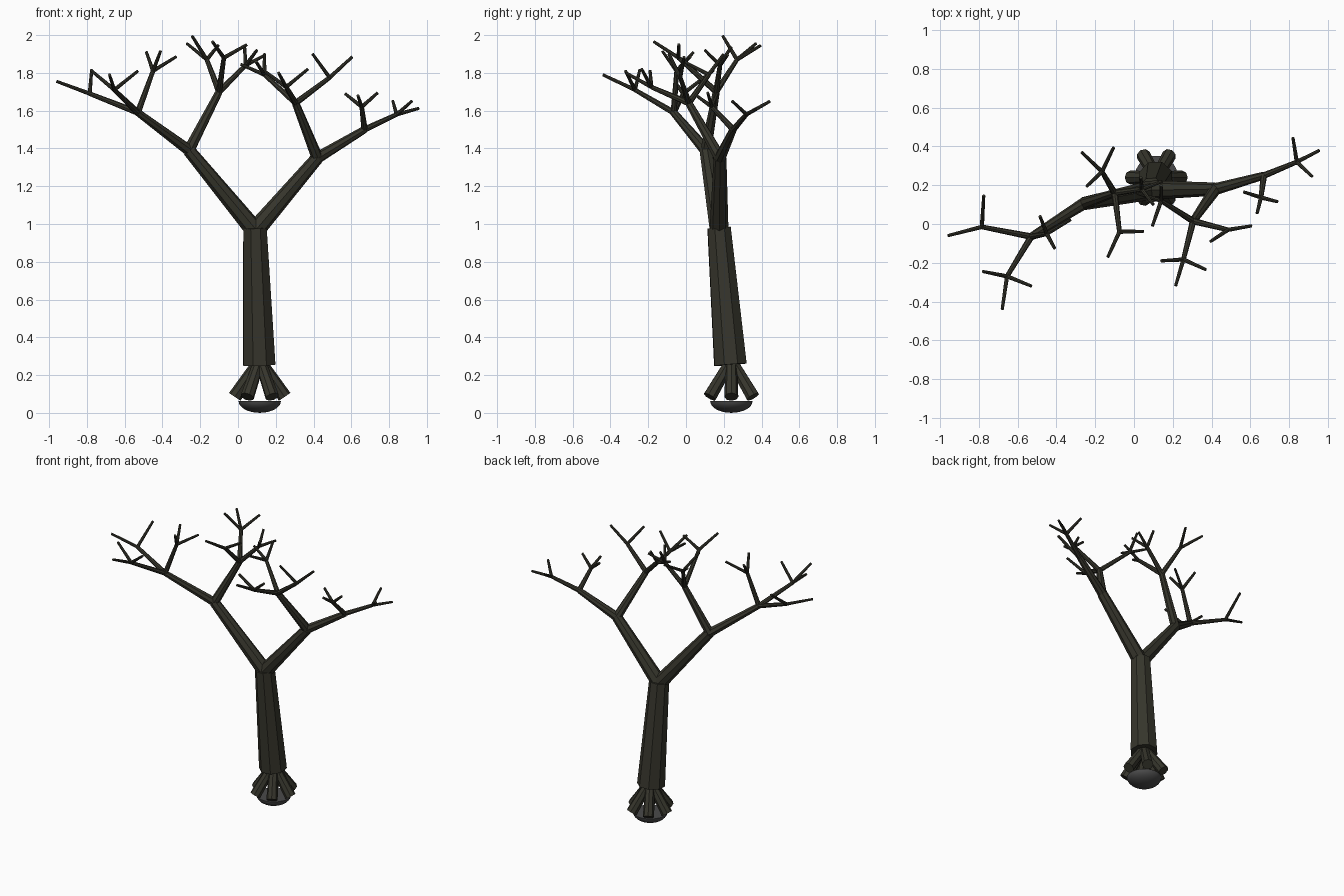
import bpy
import bmesh
from math import cos, sin, pi, radians
from mathutils import Vector

cube = bpy.data.objects.get("Cube")
if cube:
    bpy.data.objects.remove(cube, do_unlink=True)


def make_material(name, colour):
    mat = bpy.data.materials.new(name)
    mat.use_nodes = True
    mat.diffuse_color = colour
    mat.node_tree.nodes["Principled BSDF"].inputs["Base Color"].default_value = colour
    return mat


BARK = make_material("dark bark", (0.037, 0.036, 0.025, 1))
STONE = make_material("grey stone", (0.07, 0.07, 0.07, 1))
SIDES = 8
# start and end radius for each generation of branch
RADII = {"bough": (0.05, 0.034), "branch": (0.031, 0.02),
         "shoot": (0.017, 0.012), "twig": (0.011, 0.008)}


def finish(name, bm, mat):
    mesh = bpy.data.meshes.new(name)
    bm.to_mesh(mesh)
    bm.free()
    mesh.materials.append(mat)
    obj = bpy.data.objects.new(name, mesh)
    bpy.context.scene.collection.objects.link(obj)
    return obj


def limb(name, start, end, r_start, r_end):
    """Tapered, capped, flat-sided limb between two points."""
    start, end = Vector(start), Vector(end)
    axis = end - start
    bm = bmesh.new()
    bmesh.ops.create_cone(bm, cap_ends=True, segments=SIDES, radius1=r_start,
                          radius2=r_end, depth=axis.length)
    turn = axis.to_track_quat("Z", "Y").to_matrix().to_4x4()
    bmesh.ops.transform(bm, matrix=turn, verts=bm.verts)
    bmesh.ops.translate(bm, vec=(start + end) / 2, verts=bm.verts)
    return finish(name, bm, BARK)


def fork(name, kind, start, *ends):
    """Several limbs of one kind growing from a shared joint."""
    for i, end in enumerate(ends):
        limb(f"{name}_{kind}_{i + 1}", start, end, *RADII[kind])
    return ends


def spray(name, joint, tip, *twig_tips):
    """A shoot that ends in a bunch of twigs."""
    fork(name, "shoot", joint, tip)
    fork(name, "twig", tip, *twig_tips)


# Trunk
trunk_top = Vector((0.09, 0.175, 0.98))
limb("trunk", (0.112, 0.235, 0.255), trunk_top, 0.092, 0.066)

# Six splayed roots, widening towards the ground
centre = Vector((0.115, 0.24, 0))
for i in range(6):
    a = radians(60 * i)
    out = Vector((cos(a), sin(a), 0))
    limb(f"root_{i + 1}", centre + out * 0.01 + Vector((0, 0, 0.265)),
         centre + out * 0.132 + Vector((0, 0, 0.085)), 0.03, 0.037)

# Rounded stone base, a half ellipsoid with a flat top
bm = bmesh.new()
bmesh.ops.create_uvsphere(bm, u_segments=32, v_segments=16, radius=0.112)
bmesh.ops.bisect_plane(bm, geom=bm.verts[:] + bm.edges[:] + bm.faces[:],
                       plane_co=(0, 0, 0), plane_no=(0, 0, 1), clear_outer=True)
bmesh.ops.holes_fill(bm, edges=[e for e in bm.edges if e.is_boundary])
for v in bm.verts:
    v.co.z *= 0.55
bmesh.ops.translate(bm, vec=centre + Vector((0, 0, 0.062)), verts=bm.verts)
base = finish("stone_base", bm, STONE)
bpy.ops.object.select_all(action="DESELECT")
base.select_set(True)
bpy.context.view_layer.objects.active = base
bpy.ops.object.shade_smooth_by_angle(angle=pi / 5)

# Two main boughs
right_fork, left_fork = fork("main", "bough", trunk_top - Vector((0, 0, 0.015)),
                             (-0.26, 0.105, 1.39), (0.42, 0.18, 1.35))

# Each bough splits into two branches
right_outer, right_inner = fork("right", "branch", right_fork,
                                (-0.53, -0.065, 1.59), (-0.1, 0.16, 1.7))
left_outer, left_inner = fork("left", "branch", left_fork,
                              (0.67, 0.25, 1.5), (0.305, 0.015, 1.64))

# Right outer crown
spray("right_far", right_outer, (-0.785, -0.015, 1.69),
      (-0.96, -0.06, 1.755), (-0.775, 0.147, 1.815))
spray("right_upper", right_outer, (-0.45, -0.05, 1.81),
      (-0.485, 0.04, 1.91), (-0.41, -0.125, 1.915), (-0.328, 0.022, 1.885))
spray("right_front", right_outer, (-0.655, -0.27, 1.71),
      (-0.78, -0.245, 1.815), (-0.68, -0.44, 1.79), (-0.53, -0.32, 1.81))

# Right inner crown
spray("inner_back", right_inner, (-0.165, 0.27, 1.87),
      (-0.27, 0.37, 1.955), (-0.105, 0.395, 1.945), (-0.243, 0.195, 1.995))
spray("inner_front", right_inner, (-0.075, -0.04, 1.88),
      (-0.135, -0.17, 1.965), (0.048, -0.038, 1.95))
spray("inner_middle", right_inner, (0.04, 0.18, 1.84),
      (0.145, 0.22, 1.895), (0.1, 0.1, 1.92), (0.035, 0.24, 1.94))

# Left inner crown
spray("left_middle", left_inner, (0.14, 0.12, 1.79),
      (0.015, 0.16, 1.845), (0.095, -0.01, 1.86), (0.14, 0.2, 1.9))
spray("left_upper", left_inner, (0.485, -0.03, 1.775),
      (0.395, -0.09, 1.9), (0.605, -0.01, 1.885))
spray("left_front", left_inner, (0.255, -0.183, 1.725),
      (0.14, -0.19, 1.81), (0.215, -0.318, 1.8), (0.37, -0.235, 1.82))

# Left outer crown
spray("left_far", left_outer, (0.84, 0.32, 1.58),
      (0.957, 0.38, 1.612), (0.82, 0.445, 1.65), (0.92, 0.245, 1.65))
spray("left_near", left_outer, (0.655, 0.137, 1.62),
      (0.635, 0.055, 1.68), (0.567, 0.165, 1.69), (0.74, 0.115, 1.695))
